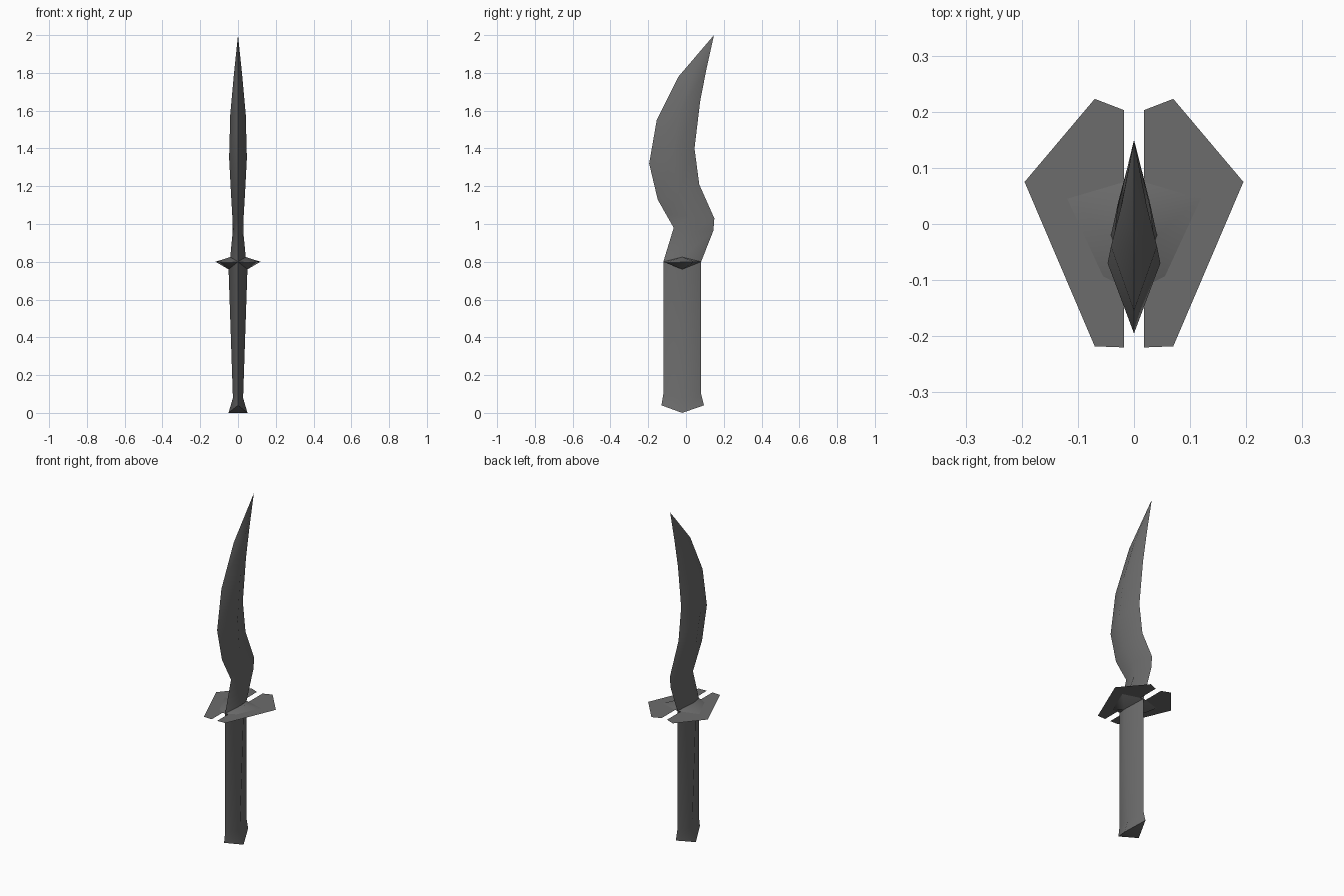
import bpy, bmesh, math

if "Cube" in bpy.data.objects:
    bpy.data.objects.remove(bpy.data.objects["Cube"])

steel = bpy.data.materials.new("dark steel")
steel.diffuse_color = (0.15, 0.15, 0.15, 1)
steel.use_nodes = True
steel.node_tree.nodes["Principled BSDF"].inputs["Base Color"].default_value = steel.diffuse_color


def finish(name, bm, smooth=True):
    bmesh.ops.recalc_face_normals(bm, faces=bm.faces)
    me = bpy.data.meshes.new(name)
    bm.to_mesh(me)
    bm.free()
    ob = bpy.data.objects.new(name, me)
    bpy.context.collection.objects.link(ob)
    me.materials.append(steel)
    if smooth:
        bpy.ops.object.select_all(action='DESELECT')
        ob.select_set(True)
        bpy.context.view_layer.objects.active = ob
        bpy.ops.object.shade_smooth_by_angle(angle=math.radians(85))
    return ob


def diamond(bm, front, back, side):
    """Four-point section: front and back are (y, z), side is (x, y, z)."""
    x, y, z = side
    pts = [(0, *front), (x, y, z), (0, *back), (-x, y, z)]
    return [bm.verts.new(p) for p in pts]


def bridge(bm, a, b):
    for i in range(4):
        j = (i + 1) % 4
        bm.faces.new((a[i], a[j], b[j], b[i]))


# Handle with a flared, pointed pommel
bm = bmesh.new()
rings = [
    diamond(bm, (-.13, .04), (.095, .04), (.05, -.02, .0)),
    diamond(bm, (-.12, .10), (.08, .10), (.027, -.02, .08)),
    diamond(bm, (-.12, .80), (.08, .80), (.05, -.02, .76)),
]
for a, b in zip(rings, rings[1:]):
    bridge(bm, a, b)
f, r, k, l = rings[0]
bm.faces.new((f, r, l))
bm.faces.new((r, k, l))
finish("handle", bm)

# Wavy blade: front edge, back edge and side ridge of each section
sections = [
    ((-.12, .80), (.08, .80), (.041, -.02, .825)),
    ((-.065, .98), (.145, .965), (.028, .04, .96)),
    ((-.105, 1.05), (.15, 1.03), (.030, .025, 1.04)),
    ((-.15, 1.13), (.07, 1.21), (.037, -.04, 1.16)),
    ((-.195, 1.32), (.045, 1.40), (.047, -.07, 1.35)),
    ((-.155, 1.55), (.075, 1.65), (.041, -.04, 1.58)),
    ((-.04, 1.78), (.108, 1.82), (.022, .035, 1.79)),
]
bm = bmesh.new()
rings = [diamond(bm, *s) for s in sections]
for a, b in zip(rings, rings[1:]):
    bridge(bm, a, b)
tip = bm.verts.new((0, .148, 2.0))
for i in range(4):
    bm.faces.new((rings[-1][i], rings[-1][(i + 1) % 4], tip))
finish("blade", bm)

# Collar: a pointed wing on each side between handle and blade
for s, side in ((1, "right"), (-1, "left")):
    bm = bmesh.new()
    rim = [bm.verts.new(p) for p in [(0, -.12, .80), (s * .058, -.108, .795),
                                     (s * .119, .045, .80), (0, .08, .80)]]
    top = bm.verts.new((s * .041, -.02, .825))
    low = bm.verts.new((s * .05, -.02, .76))
    for a, b in zip(rim, rim[1:]):
        bm.faces.new((a, b, top))
        bm.faces.new((b, a, low))
    finish(side + "_collar", bm)

    # Thin flat guard plate
    bm = bmesh.new()
    outline = [(.018, -.22), (.07, -.218), (.195, .075), (.07, .223), (.018, .203)]
    face = bm.faces.new([bm.verts.new((s * x, y, .80)) for x, y in outline])
    ob = finish(side + "_guard_plate", bm, False)
    if ob.data.polygons[0].normal.z < 0:
        ob.data.flip_normals()
